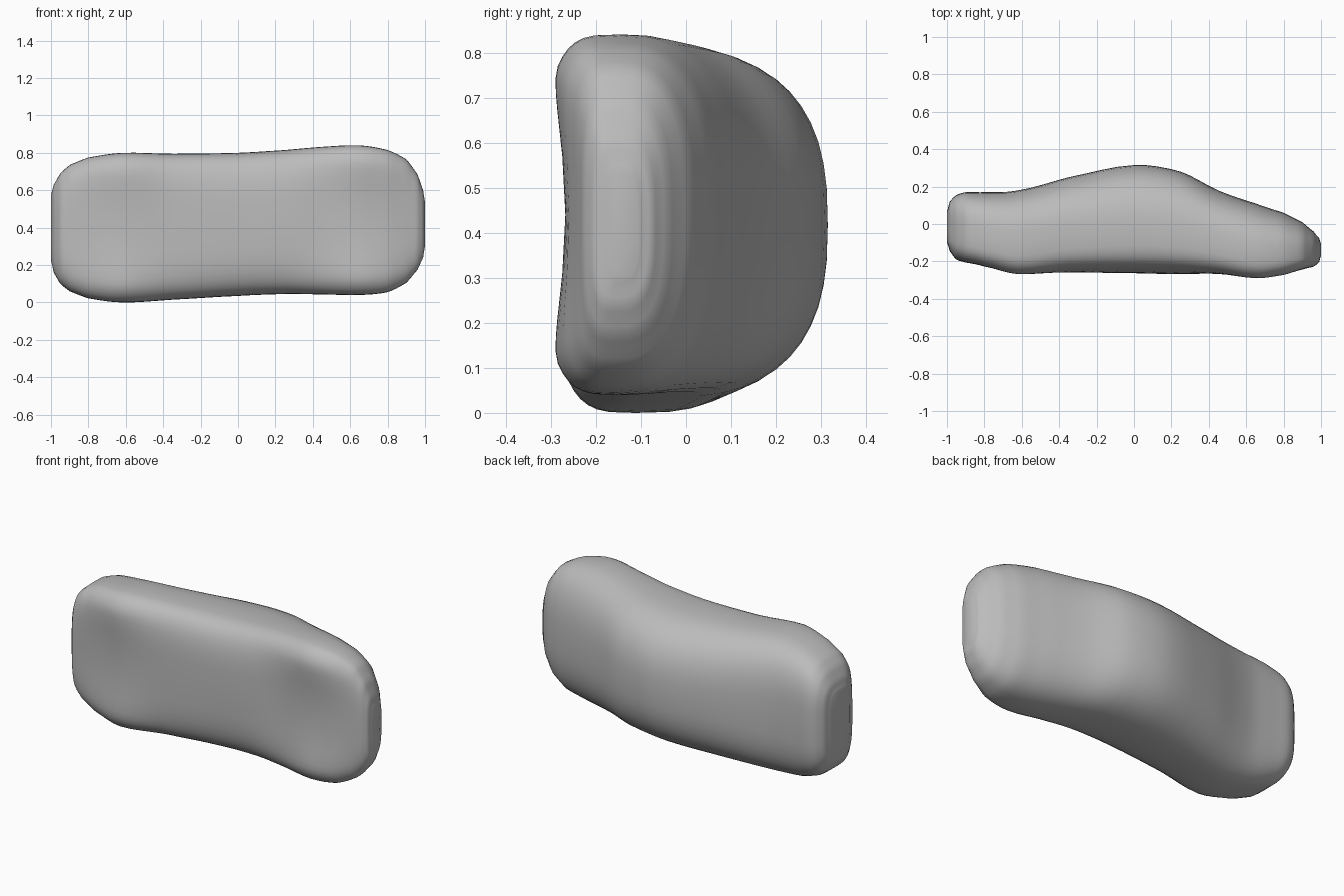
import bpy, bmesh, math

if "Cube" in bpy.data.objects:
    bpy.data.objects.remove(bpy.data.objects["Cube"])

# Cross-section stations: x, front y, back y, bottom z, top z, dish of the front face, back roundness
STATIONS = [
    (-1.000, -0.10, 0.07, 0.22, 0.58, 0.00, 4.0),
    (-0.985, -0.145, 0.12, 0.16, 0.63, 0.00, 4.0),
    (-0.95, -0.19, 0.155, 0.10, 0.69, 0.00, 3.6),
    (-0.90, -0.215, 0.17, 0.06, 0.735, 0.01, 3.4),
    (-0.80, -0.245, 0.17, 0.022, 0.775, 0.025, 3.2),
    (-0.62, -0.292, 0.18, 0.00, 0.80, 0.04, 3.0),
    (-0.35, -0.268, 0.25, 0.015, 0.795, 0.01, 2.7),
    (0.00, -0.263, 0.315, 0.035, 0.80, 0.00, 2.6),
    (0.25, -0.268, 0.28, 0.045, 0.815, 0.00, 2.6),
    (0.45, -0.283, 0.18, 0.043, 0.832, 0.02, 2.6),
    (0.65, -0.313, 0.11, 0.04, 0.84, 0.045, 2.6),
    (0.80, -0.29, 0.06, 0.055, 0.815, 0.03, 2.6),
    (0.90, -0.252, 0.01, 0.105, 0.765, 0.01, 2.6),
    (0.96, -0.228, -0.04, 0.175, 0.685, 0.00, 2.8),
    (0.99, -0.205, -0.075, 0.24, 0.60, 0.00, 3.0),
    (1.000, -0.17, -0.105, 0.30, 0.54, 0.00, 3.0),
]
RING = 48
STEPS = 4


def catmull(a, b, c, d, t):
    return tuple(0.5 * (2 * q + (r - p) * t + (2 * p - 5 * q + 4 * r - s) * t * t
                        + (3 * q - p - 3 * r + s) * t ** 3)
                 for p, q, r, s in zip(a, b, c, d))


def sections():
    last = len(STATIONS) - 1
    for i in range(last):
        a, b = STATIONS[max(i - 1, 0)], STATIONS[i]
        c, d = STATIONS[i + 1], STATIONS[min(i + 2, last)]
        for s in range(STEPS):
            t = s / STEPS
            p = catmull(a, b, c, d, t)
            yield (b[0] + (c[0] - b[0]) * t,) + p[1:]
    yield STATIONS[last]


def ring_points(x, front, back, low, high, dish, n_back):
    """Rounded section: crisp, dished front and a fuller curved back."""
    mid_y = front + (back - front) * 0.38
    mid_z, half_z = (low + high) / 2, (high - low) / 2
    for k in range(RING):
        a = 2 * math.pi * k / RING
        c, s = math.cos(a), math.sin(a)
        n = n_back if c > 0 else 3.6
        u = math.copysign(abs(c) ** (2 / n), c)
        v = math.copysign(abs(s) ** (2 / n), s)
        if c > 0:
            y = mid_y + u * (back - mid_y)
        else:
            y = mid_y + u * (mid_y - front) + dish * -u * max(0, 1 - (v / 0.8) ** 2)
        yield x, y, mid_z + v * half_z


# Cushion body: lofted sections with flat end caps
bm = bmesh.new()
rings = [[bm.verts.new(p) for p in ring_points(*s)] for s in sections()]
for r0, r1 in zip(rings, rings[1:]):
    for k in range(RING):
        j = (k + 1) % RING
        bm.faces.new((r0[k], r0[j], r1[j], r1[k]))
bm.faces.new(rings[0])
bm.faces.new(rings[-1])
bmesh.ops.recalc_face_normals(bm, faces=bm.faces)
mesh = bpy.data.meshes.new("cushion")
bm.to_mesh(mesh)
bm.free()
cushion = bpy.data.objects.new("cushion", mesh)
bpy.context.collection.objects.link(cushion)

# Plain grey surface
grey = bpy.data.materials.new("plain grey")
grey.diffuse_color = (0.5, 0.5, 0.5, 1)
grey.use_nodes = True
grey.node_tree.nodes["Principled BSDF"].inputs["Base Color"].default_value = grey.diffuse_color
mesh.materials.append(grey)

bpy.context.view_layer.objects.active = cushion
cushion.select_set(True)
bpy.ops.object.shade_smooth_by_angle(angle=math.radians(50))
